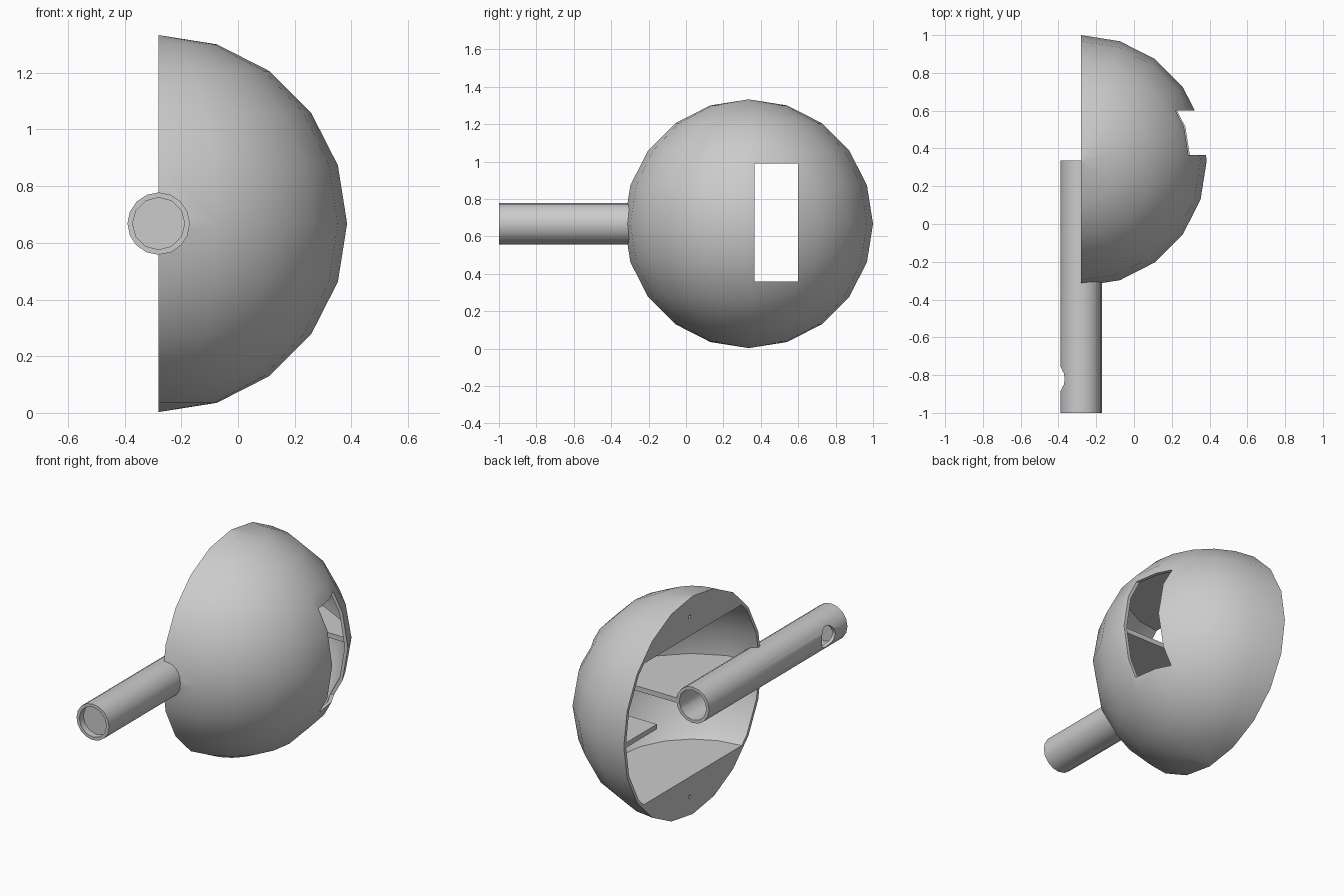
import bpy, bmesh, math
from mathutils import Matrix, Vector

cube = bpy.data.objects.get("Cube")
if cube:
    bpy.data.objects.remove(cube, do_unlink=True)

CX, CY, CZ = -0.28, 0.335, 0.668   # centre of the dome
R_OUT, R_IN = 0.665, 0.645         # shell radii
T_OUT, T_IN = 0.11, 0.092          # tube radii

grey = bpy.data.materials.new("plain grey")
colour = (0.6, 0.6, 0.6, 1)
grey.use_nodes = True
grey.diffuse_color = colour
grey.node_tree.nodes["Principled BSDF"].inputs["Base Color"].default_value = colour


def finish(name, bm):
    bmesh.ops.recalc_face_normals(bm, faces=bm.faces)
    mesh = bpy.data.meshes.new(name)
    bm.to_mesh(mesh)
    bm.free()
    mesh.materials.append(grey)
    ob = bpy.data.objects.new(name, mesh)
    bpy.context.collection.objects.link(ob)
    return ob


def ball(name, radius, z_min=None, z_max=None):
    bm = bmesh.new()
    bmesh.ops.create_uvsphere(bm, u_segments=20, v_segments=10, radius=radius,
                              matrix=Matrix.Translation((CX, CY, CZ)))
    # optional flat floor and ceiling
    for z, up in ((z_min, -1), (z_max, 1)):
        if z is not None:
            cut = bmesh.ops.bisect_plane(bm, geom=bm.verts[:] + bm.edges[:] + bm.faces[:],
                                         plane_co=(0, 0, z), plane_no=(0, 0, up), clear_outer=True)
            edges = [e for e in cut["geom_cut"] if isinstance(e, bmesh.types.BMEdge)]
            bmesh.ops.contextual_create(bm, geom=edges)
    return finish(name, bm)


def box(name, low, high):
    low, high = Vector(low), Vector(high)
    bm = bmesh.new()
    bmesh.ops.create_cube(bm, size=1, matrix=Matrix.Translation((low + high) / 2)
                          @ Matrix.Diagonal((*(high - low), 1)))
    return finish(name, bm)


def rod(name, radius, start, end, sides):
    start, end = Vector(start), Vector(end)
    axis = end - start
    bm = bmesh.new()
    turn = axis.to_track_quat("Z", "Y").to_matrix().to_4x4()
    bmesh.ops.create_cone(bm, cap_ends=True, segments=sides, radius1=radius, radius2=radius,
                          depth=axis.length, matrix=Matrix.Translation((start + end) / 2) @ turn)
    return finish(name, bm)


def carve(target, cutter, operation="DIFFERENCE"):
    mod = target.modifiers.new("carve", "BOOLEAN")
    mod.operation, mod.object, mod.solver = operation, cutter, "EXACT"
    bpy.context.view_layer.objects.active = target
    bpy.ops.object.modifier_apply(modifier=mod.name)
    bpy.data.objects.remove(cutter, do_unlink=True)


# Half dome with a cavity between solid top and bottom segments
dome = ball("dome_shell", R_OUT)
carve(dome, ball("cavity", R_IN, 0.24, 1.10))
carve(dome, box("open_side", (CX - 1, CY - 1, -1), (CX, CY + 1, 2)))
carve(dome, box("window", (0.05, 0.365, 0.36), (0.6, 0.6, 0.99)))
carve(dome, rod("tube_gap", T_IN + 0.005, (CX, -0.5, CZ), (CX, CY, CZ), 16))

# Small pin holes in the flat faces
for side in (-1, 1):
    z = CZ + side * 0.55
    carve(dome, rod("pin_hole", 0.011, (CX - 0.1, CY + 0.03, z), (CX + 0.08, CY + 0.03, z), 8))

# Horizontal ribs inside the front and back of the dome
ribs = []
for name, y0, y1 in (("front_rib", -0.4, CY), ("back_rib", 0.68, 1.1)):
    rib = box(name, (CX, y0, CZ - 0.015), (CX + 0.8, y1, CZ + 0.015))
    carve(rib, ball("rib_limit", R_IN + 0.008), "INTERSECT")
    if name == "front_rib":
        carve(rib, rod("rib_gap", T_IN + 0.005, (CX, -0.5, CZ), (CX, CY + 0.1, CZ), 16))
    ribs.append(rib)

# Hollow tube with a closed end and a round hole in its outer side
tube = rod("tube", T_OUT, (CX, -1, CZ), (CX, CY, CZ), 16)
carve(tube, rod("front_recess", T_IN, (CX, -1.1, CZ), (CX, -0.96, CZ), 12))
carve(tube, rod("long_bore", T_IN, (CX, -0.93, CZ), (CX, CY + 0.1, CZ), 12))
carve(tube, rod("side_hole", 0.065, (CX - 0.3, -0.82, CZ), (CX, -0.82, CZ), 12))

# Smooth the round surfaces and keep the cuts sharp
for ob in [dome, tube] + ribs:
    bpy.ops.object.select_all(action="DESELECT")
    ob.select_set(True)
    bpy.context.view_layer.objects.active = ob
    bpy.ops.object.shade_smooth_by_angle(angle=math.radians(32))
